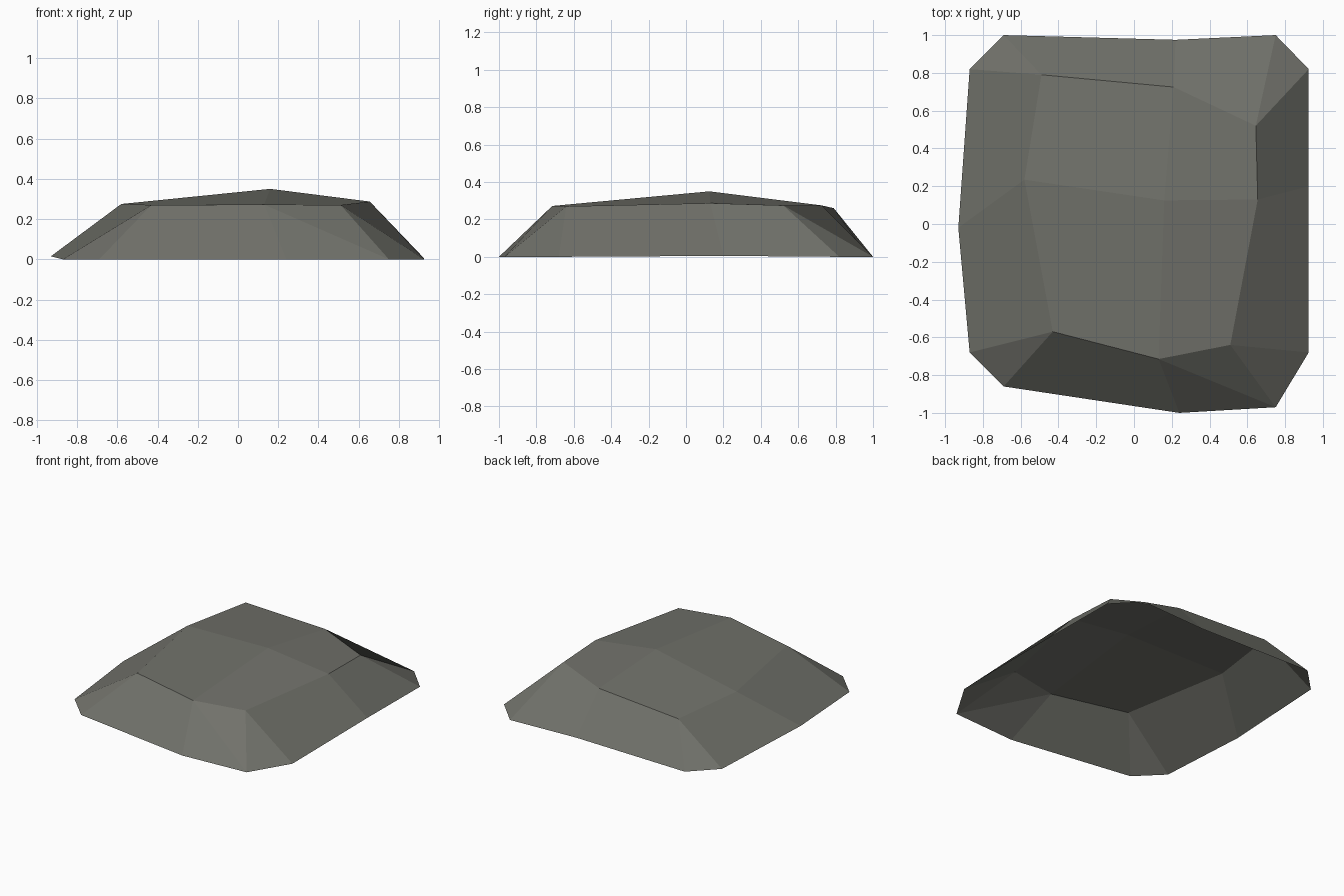
import bpy
import bmesh

cube = bpy.data.objects.get("Cube")
if cube:
    bpy.data.objects.remove(cube, do_unlink=True)

# Stone colour
stone = bpy.data.materials.new("dark grey stone")
stone.use_nodes = True
colour = (0.165, 0.167, 0.146, 1)
stone.diffuse_color = colour
bsdf = stone.node_tree.nodes["Principled BSDF"]
bsdf.inputs["Base Color"].default_value = colour
bsdf.inputs["Roughness"].default_value = 0.9

# Ground outline, clockwise from the back right corner; pairs cut each corner
RIM = [(-0.69, 1.0, 0), (0.22, 0.975, 0), (0.75, 1.0, 0),
       (0.925, 0.82, 0), (0.925, 0.2, 0.005), (0.925, -0.68, 0),
       (0.75, -0.97, 0), (0.24, -1.0, 0), (-0.69, -0.86, 0),
       (-0.87, -0.68, 0), (-0.93, -0.02, 0.015), (-0.87, 0.82, 0)]
# Shoulder ring: corner, mid-side, corner, mid-side ...
SHOULDER = [(-0.49, 0.79, 0.26), (0.21, 0.725, 0.275), (0.645, 0.52, 0.275),
            (0.655, 0.13, 0.287), (0.51, -0.64, 0.27), (0.13, -0.715, 0.272),
            (-0.43, -0.57, 0.27), (-0.58, 0.235, 0.275)]
PEAK = (0.16, 0.125, 0.35)

bm = bmesh.new()
rim = [bm.verts.new(p) for p in RIM]
ring = [bm.verts.new(p) for p in SHOULDER]
peak = bm.verts.new(PEAK)

for side in range(4):
    corner, mid, following = (ring[(2 * side + k) % 8] for k in range(3))
    before, start, centre, end = (rim[(3 * side + k) % 12] for k in (-1, 0, 1, 2))
    # Cut corner and sloping flank
    bm.faces.new((corner, start, before))
    bm.faces.new((corner, mid, centre, start))
    if side == 2:
        # The front flank folds the other way: its first half is split
        bm.faces.remove(bm.faces.get((corner, mid, centre, start)))
        bm.faces.new((corner, mid, start))
        bm.faces.new((mid, centre, start))
    bm.faces.new((mid, following, end, centre))
    # Quarter of the crown
    bm.faces.new((ring[2 * side - 1], peak, mid, corner))

# Underside stays open; face all panels outwards
bm.normal_update()
bmesh.ops.recalc_face_normals(bm, faces=bm.faces[:])
if sum(f.normal.z for f in bm.faces) < 0:
    bmesh.ops.reverse_faces(bm, faces=bm.faces[:])

mesh = bpy.data.meshes.new("flat_rock")
bm.to_mesh(mesh)
bm.free()
mesh.materials.append(stone)
rock = bpy.data.objects.new("flat_rock", mesh)
bpy.context.collection.objects.link(rock)
